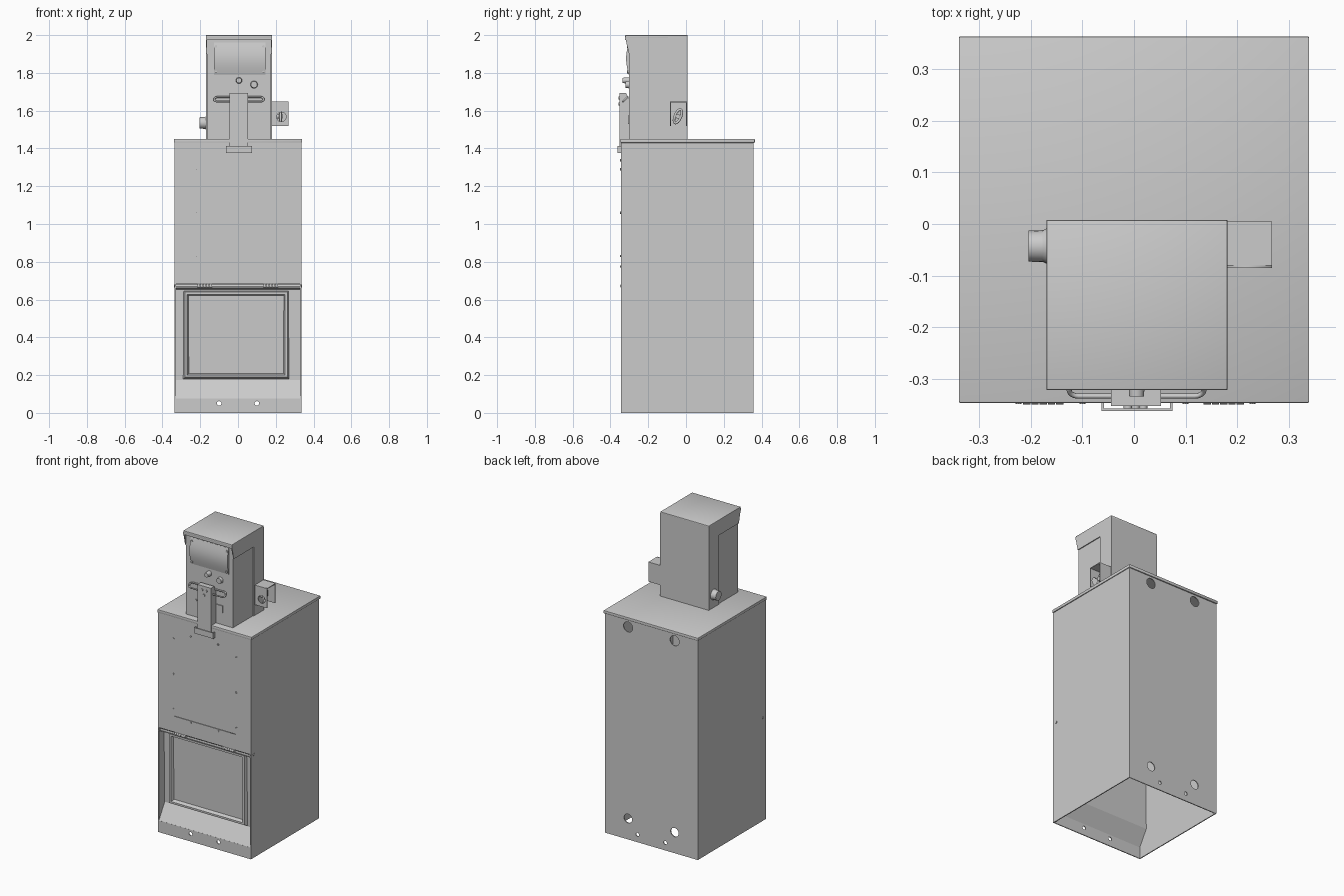
import bpy, bmesh, math
from mathutils import Vector

if "Cube" in bpy.data.objects:
    bpy.data.objects.remove(bpy.data.objects["Cube"])

grey = bpy.data.materials.new("grey_metal")
grey.diffuse_color = (0.6, 0.6, 0.6, 1)
grey.use_nodes = True
grey.node_tree.nodes["Principled BSDF"].inputs["Base Color"].default_value = grey.diffuse_color


def finish(name, bm, smooth=False):
    bmesh.ops.recalc_face_normals(bm, faces=bm.faces)
    me = bpy.data.meshes.new(name)
    bm.to_mesh(me)
    bm.free()
    ob = bpy.data.objects.new(name, me)
    bpy.context.collection.objects.link(ob)
    me.materials.append(grey)
    if smooth:
        select(ob)
        bpy.ops.object.shade_smooth_by_angle(angle=math.radians(35))
    return ob


def select(ob):
    bpy.ops.object.select_all(action='DESELECT')
    ob.select_set(True)
    bpy.context.view_layer.objects.active = ob


def box(name, x, y, z, bevel=0):
    bm = bmesh.new()
    bmesh.ops.create_cube(bm, size=1)
    for v in bm.verts:
        v.co = [a + (b - a) * (c + 0.5) for (a, b), c in zip((x, y, z), v.co)]
    if bevel:
        bmesh.ops.bevel(bm, geom=bm.edges[:], offset=bevel, segments=2, affect='EDGES', profile=0.5)
    return finish(name, bm, bool(bevel))


def prism(name, yz, x0, x1, smooth=False):
    """Extrude a side profile of (y, z) points along x."""
    bm = bmesh.new()
    f = bm.faces.new([bm.verts.new((x0, y, z)) for y, z in yz])
    new = bmesh.ops.extrude_face_region(bm, geom=[f])['geom']
    bmesh.ops.translate(bm, vec=(x1 - x0, 0, 0), verts=[g for g in new if isinstance(g, bmesh.types.BMVert)])
    return finish(name, bm, smooth)


def rod(name, a, b, r, r2=None, n=20):
    a, b = Vector(a), Vector(b)
    bm = bmesh.new()
    bmesh.ops.create_cone(bm, cap_ends=True, segments=n, radius1=r, radius2=r if r2 is None else r2,
                          depth=(b - a).length)
    q = Vector((0, 0, 1)).rotation_difference(b - a)
    for v in bm.verts:
        v.co = q @ v.co + (a + b) / 2
    return finish(name, bm, True)


def plate(name, x, z, y, t, holes=()):
    """Upright sheet in the xz plane, holes given as loops of (x, z)."""
    cu = bpy.data.curves.new(name, 'CURVE')
    cu.dimensions, cu.fill_mode, cu.extrude = '2D', 'BOTH', t / 2
    outer = [(x[0], z[0]), (x[1], z[0]), (x[1], z[1]), (x[0], z[1])]
    for loop in [outer, *holes]:
        s = cu.splines.new('POLY')
        s.points.add(len(loop) - 1)
        s.use_cyclic_u = True
        for p, (u, w) in zip(s.points, loop):
            p.co = (u, w, 0, 1)
    ob = bpy.data.objects.new(name, cu)
    bpy.context.collection.objects.link(ob)
    ob.location.y = y
    ob.rotation_euler.x = math.pi / 2
    cu.materials.append(grey)
    select(ob)
    bpy.ops.object.convert(target='MESH')


def circle(x, z, r, n=20):
    return [(x + r * math.cos(i * math.tau / n), z + r * math.sin(i * math.tau / n)) for i in range(n)]


def tube(name, pts, r, cyclic=False):
    cu = bpy.data.curves.new(name, 'CURVE')
    cu.dimensions, cu.bevel_depth, cu.bevel_resolution = '3D', r, 3
    cu.use_fill_caps = True
    s = cu.splines.new('POLY')
    s.points.add(len(pts) - 1)
    s.use_cyclic_u = cyclic
    for p, c in zip(s.points, pts):
        p.co = (*c, 1)
    ob = bpy.data.objects.new(name, cu)
    bpy.context.collection.objects.link(ob)
    cu.materials.append(grey)
    select(ob)
    bpy.ops.object.convert(target='MESH')
    bpy.ops.object.shade_smooth_by_angle(angle=math.radians(40))


# Cabinet shell, open at the bottom
T = 0.006
for s, side in ((-1, "left"), (1, "right")):
    box(side + "_wall", sorted((s * 0.335, s * (0.335 - T))), (-0.345, 0.357), (0, 1.44))
plate("back_wall", (-0.332, 0.332), (0, 1.44), 0.354, T,
      [circle(s * 0.168, 1.385, 0.033) for s in (-1, 1)]
      + [circle(s * 0.168, 0.136, 0.029) for s in (-1, 1)]
      + [circle(s * 0.1, 0.05, 0.012) for s in (-1, 1)])
box("lid", (-0.34, 0.34), (-0.347, 0.364), (1.43, 1.45), 0.003)

# Lower front: lip with bolt holes, sloped kick and recessed panel
plate("front_lip", (-0.33, 0.33), (0, 0.076), -0.342, T, [circle(s * 0.1, 0.05, 0.012) for s in (-1, 1)])
prism("lower_panel", [(-0.345, 0.075), (-0.285, 0.175), (-0.292, 0.653), (-0.345, 0.662), (-0.345, 0.668),
                      (-0.286, 0.659), (-0.279, 0.175), (-0.339, 0.075)], -0.33, 0.33)

# Raised mitred frame on the lower panel
def frame(name, x0, x1, z0, z1, w, y, d):
    bm = bmesh.new()
    rings = []
    for inset, depth in ((0, 0), (w * 0.3, d), (w * 0.7, d), (w, 0)):
        rings.append([bm.verts.new((a, y - depth, b)) for a, b in (
            (x0 + inset, z0 + inset), (x1 - inset, z0 + inset), (x1 - inset, z1 - inset), (x0 + inset, z1 - inset))])
    for i in range(4):
        a, b = rings[i], rings[(i + 1) % 4]
        for k in range(4):
            bm.faces.new((a[k], a[(k + 1) % 4], b[(k + 1) % 4], b[k]))
    finish(name, bm)


frame("lower_frame", -0.29, 0.27, 0.18, 0.648, 0.03, -0.285, 0.022)

# Door with window pane and clips
WX, WZ = (-0.218, 0.222), (0.785, 1.33)
plate("door", (-0.333, 0.333), (0.682, 1.435), -0.34, 0.01,
      [[(WX[0], WZ[0]), (WX[1], WZ[0]), (WX[1], WZ[1]), (WX[0], WZ[1])]])
box("window_pane", (WX[0] - 0.01, WX[1] + 0.01), (-0.341, -0.335), (WZ[0] - 0.01, WZ[1] + 0.01))
clips = [(x, z) for x in (-0.224, 0.23) for z in (0.83, 1.06, 1.29)]
clips += [(x, z) for x in (-0.1, 0.1) for z in (0.775, 1.338)]
for x, z in clips:
    rod("window_clip", (x, -0.344, z), (x, -0.349, z), 0.006, n=8)

# Door hinges
rod("hinge_pin", (-0.339, -0.315, 0.672), (0.339, -0.315, 0.672), 0.008, n=12)
for c in (-0.175, 0.175):
    for k in range(5):
        x = c - 0.04 + k * 0.016
        rod("hinge_knuckle", (x, -0.338, 0.672), (x + 0.014, -0.338, 0.672), 0.012, n=12)

# Coin head: hood over the back and top, narrower box in front
HX = (-0.17, 0.181)
box("head_back", HX, (-0.095, 0.008), (1.45, 1.99))
box("head_front", (-0.164, 0.175), (-0.302, -0.09), (1.45, 1.985))
box("hood_top", HX, (-0.322, 0.008), (1.985, 2.0), 0.003)
for a, b in ((HX[0], HX[0] + T), (HX[1] - T, HX[1])):
    prism("hood_cheek", [(-0.09, 1.9), (-0.302, 1.9), (-0.322, 1.988), (-0.09, 1.988)], a, b)
box("hood_front_lip", HX, (-0.322, -0.316), (1.975, 1.99))

# Bulged display plate with corner screws
N = 10
arc = [(-0.303 - 0.014 * math.sin(math.pi * i / N), 1.79 + 0.172 * i / N) for i in range(N + 1)]
prism("display_plate", arc + [(-0.3, 1.962), (-0.3, 1.79)], -0.128, 0.145, True)
for x in (-0.117, 0.134):
    for z in (1.805, 1.94):
        rod("plate_screw", (x, -0.3, z), (x, -0.313, z), 0.007, n=10)

# Coin knobs and small fittings
rod("coin_button", (0.005, -0.3, 1.76), (0.005, -0.335, 1.76), 0.017, 0.014)
rod("coin_lock", (0.085, -0.3, 1.738), (0.085, -0.32, 1.738), 0.02, 0.017)
rod("small_rivet", (-0.09, -0.3, 1.56), (-0.09, -0.306, 1.56), 0.007, n=10)
box("coin_return", (0.06, 0.105), (-0.308, -0.3), (1.53, 1.575))

# Handle loop across the front
loop = []
for cx, a0 in ((0.118, -90), (-0.108, 90)):
    for i in range(9):
        a = math.radians(a0 + i * 22.5)
        loop.append((cx + 0.018 * math.cos(a), -0.322 + 0.012 * math.sin(a), 1.66 + 0.012 * math.sin(a)))
tube("pull_handle", loop, 0.005, True)

# Latch strap and its keeper on the door
prism("latch_strap", [(-0.3, 1.45), (-0.347, 1.445), (-0.347, 1.39), (-0.353, 1.39), (-0.353, 1.694), (-0.318, 1.694),
                      (-0.3, 1.66)], -0.045, 0.052)
box("latch_keeper", (-0.063, 0.075), (-0.363, -0.358), (1.375, 1.412))
for x in (-0.063, 0.07):
    box("keeper_end", (x, x + 0.005), (-0.363, -0.343), (1.375, 1.412))
for x, z in ((-0.012, 1.667), (0.018, 1.667), (0.003, 1.636)):
    rod("strap_bolt", (x, -0.35, z), (x, -0.358, z), 0.008, n=12)

# Round lock on the left of the head
rod("side_lock_base", (-0.17, -0.043, 1.535), (-0.182, -0.043, 1.535), 0.034, 0.028)
rod("side_lock", (-0.178, -0.043, 1.535), (-0.205, -0.043, 1.535), 0.031, 0.03)

# Padlock guard on the right of the head
plate("guard_front", (0.18, 0.268), (1.52, 1.648), -0.083, 0.005, [circle(0.23, 1.567, 0.025)])
box("guard_back", (0.18, 0.268), (0, 0.005), (1.52, 1.648))
box("guard_top", (0.18, 0.268), (-0.085, 0.005), (1.643, 1.648))
ring = [(0.225, -0.043 + 0.017 * math.cos(t) + 0.012 * math.sin(t), 1.57 + 0.036 * math.sin(t))
        for t in (i * math.tau / 20 for i in range(20))]
tube("padlock_ring", ring, 0.007, True)
rod("padlock_post", (0.18, -0.043, 1.57), (0.235, -0.043, 1.57), 0.012)
